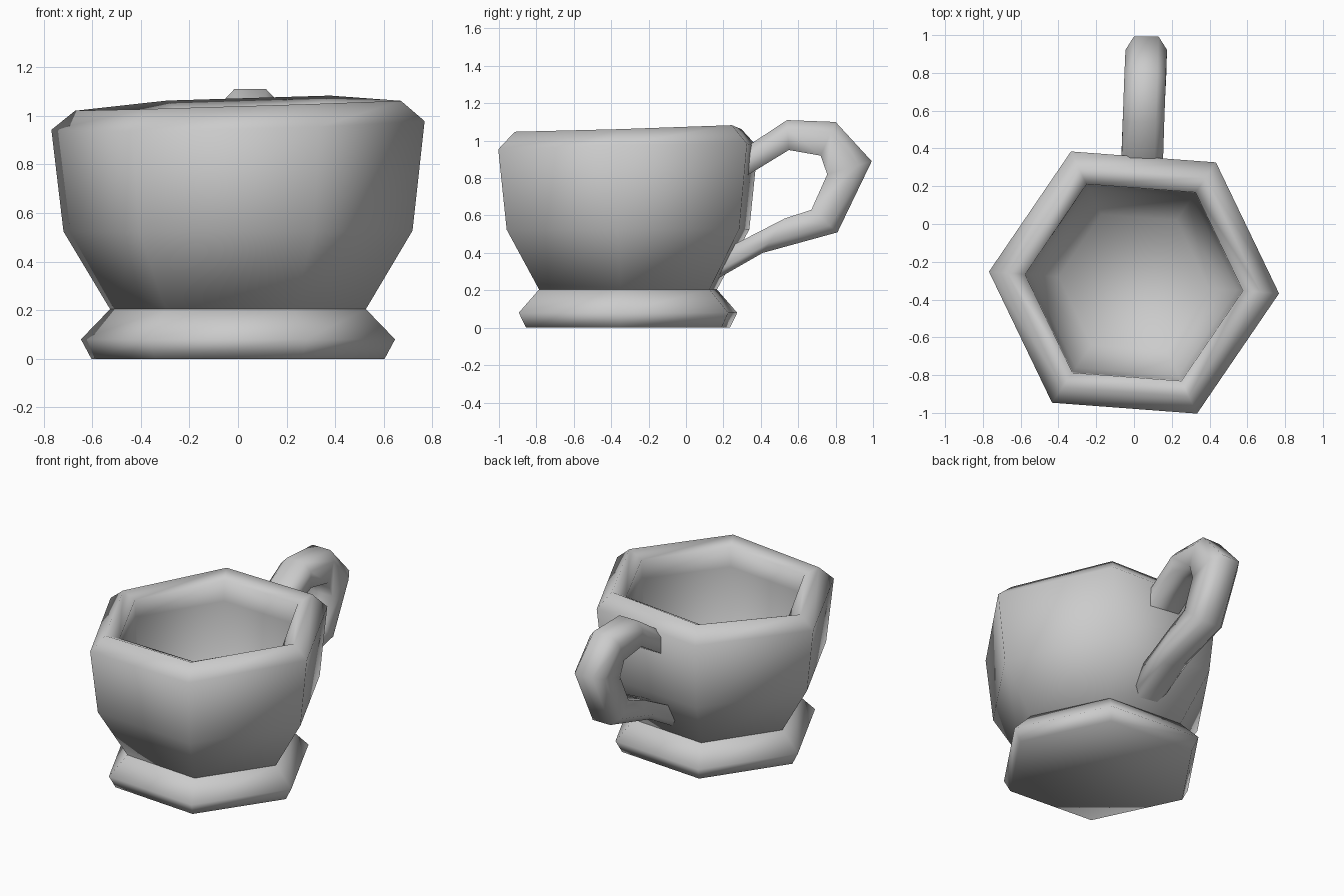
import bpy, bmesh, math

if "Cube" in bpy.data.objects:
    bpy.data.objects.remove(bpy.data.objects["Cube"])

clay = bpy.data.materials.new("grey_clay")
clay.diffuse_color = (0.6, 0.6, 0.6, 1)
clay.use_nodes = True
clay.node_tree.nodes["Principled BSDF"].inputs["Base Color"].default_value = clay.diffuse_color

CY = -0.31                     # cup axis in y
TURN = math.radians(-4.3)      # the hexagon is slightly rotated


def make(name, verts, faces, angle):
    me = bpy.data.meshes.new(name)
    me.from_pydata(verts, [], faces)
    bm = bmesh.new()
    bm.from_mesh(me)
    bmesh.ops.recalc_face_normals(bm, faces=bm.faces)
    bm.to_mesh(me)
    bm.free()
    me.materials.append(clay)
    ob = bpy.data.objects.new(name, me)
    bpy.context.collection.objects.link(ob)
    bpy.ops.object.select_all(action='DESELECT')
    ob.select_set(True)
    bpy.context.view_layer.objects.active = ob
    bpy.ops.object.shade_smooth_by_angle(angle=math.radians(angle))
    return ob


def skin(rings):
    """Side faces between consecutive six-sided rings, plus both end caps."""
    faces = [(6 * r + k, 6 * r + (k + 1) % 6, 6 * r + 6 + (k + 1) % 6, 6 * r + 6 + k)
             for r in range(rings - 1) for k in range(6)]
    return faces + [tuple(range(5, -1, -1)), tuple(range(6 * rings - 6, 6 * rings))]


def hex_lathe(name, profile, angle):
    """Six-sided turned part; the upper part leans and dips at the side corners."""
    verts = []
    for r, z in profile:
        lean = max(0, (z - 0.3) / 0.7) ** 2
        for k in range(6):
            a = TURN + k * math.pi / 3
            x, y = r * math.cos(a), r * math.sin(a)
            dip = 0.014 if k % 3 == 0 and z > 1 else 0
            verts.append((x, y + CY, z + lean * (0.028 * x + 0.024 * y) - dip))
    return make(name, verts, skin(len(profile)), angle)


# Flared foot
hex_lathe("foot", [(0.605, 0), (0.648, 0.08), (0.527, 0.205)], 88)

# Bowl: outer wall, rounded rim, inner wall and floor
hex_lathe("bowl", [(0.527, 0.203), (0.72, 0.525), (0.77, 0.96), (0.672, 1.055),
                   (0.578, 1.015), (0.575, 0.88), (0.545, 0.54), (0.40, 0.27)], 88)

# Handle: strap with a chamfered outside, following outer and inner outlines (y, z)
outer = [(0.27, 0.93), (0.335, 0.975), (0.54, 1.11), (0.80, 1.10), (0.993, 0.89),
         (0.81, 0.51), (0.41, 0.40), (0.13, 0.24)]
inner = [(0.27, 0.78), (0.345, 0.825), (0.55, 0.95), (0.72, 0.92), (0.755, 0.82),
         (0.67, 0.63), (0.53, 0.585), (0.20, 0.415)]
verts = []
for o, i in zip(outer, inner):
    m = (o[0] * 0.7 + i[0] * 0.3, o[1] * 0.7 + i[1] * 0.3)
    cx = 0.033 + 0.032 * o[0]
    for dx, p in ((-0.065, o), (0.065, o), (0.11, m), (0.105, i), (-0.105, i), (-0.11, m)):
        verts.append((cx + dx, p[0], p[1]))
make("handle", verts, skin(len(outer)), 88)
